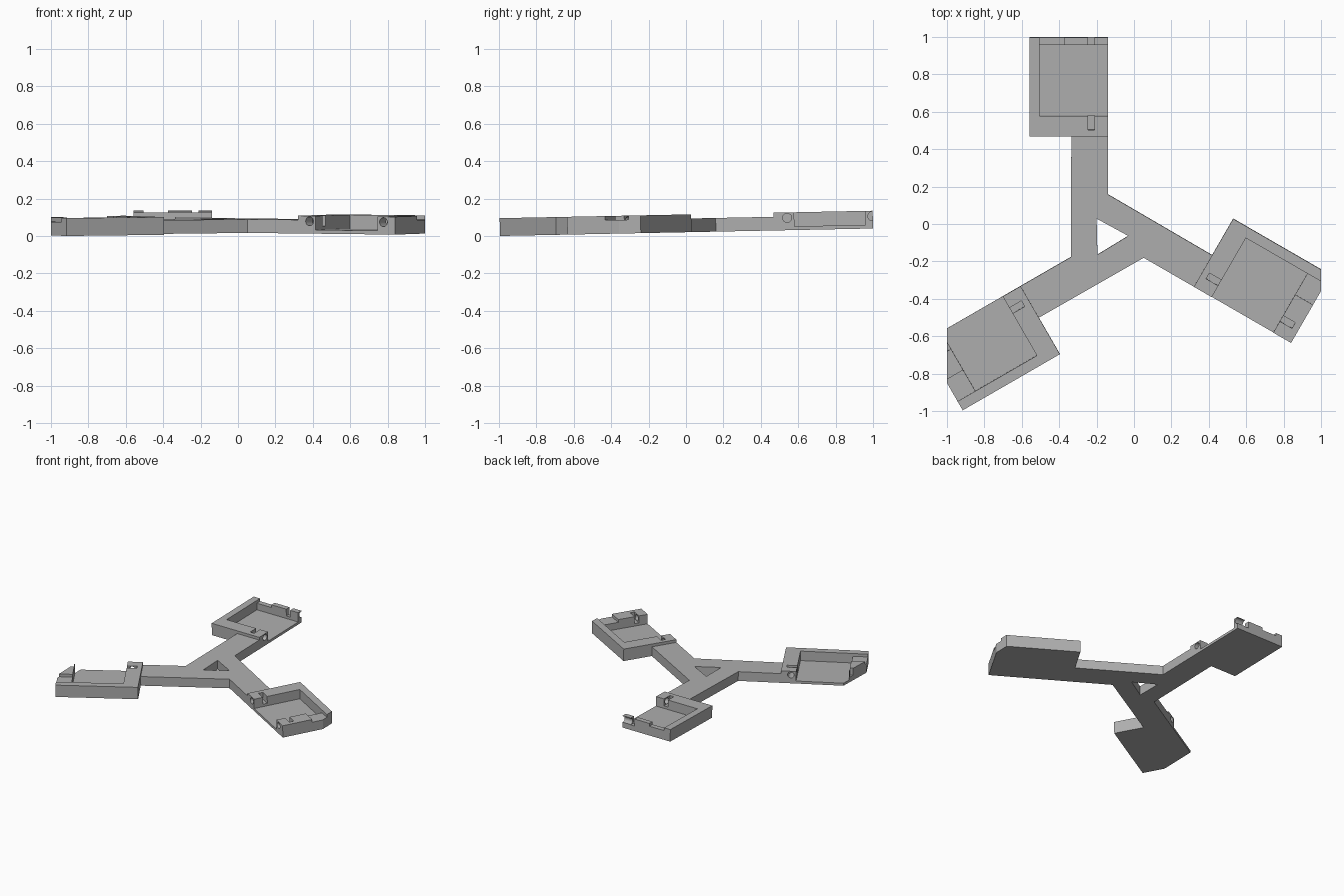
import bpy, bmesh, math
from mathutils import Matrix, Vector

cube = bpy.data.objects.get("Cube")
if cube:
    bpy.data.objects.remove(cube, do_unlink=True)

# Material
grey = bpy.data.materials.new("plain_grey")
grey.use_nodes = True
colour = (0.43, 0.43, 0.43, 1)
grey.diffuse_color = colour
grey.node_tree.nodes["Principled BSDF"].inputs["Base Color"].default_value = colour

# Main sizes, measured from the hub centre along an arm
CENTRE = Vector((-0.142, -0.065, 0))
EDGE = 0.002            # open side of arm and tray
ARM_LEFT = -0.193
TRAY_LEFT = -0.418
NEAR, FAR = 0.535, 1.135
POCKET_NEAR, POCKET_FAR = 0.645, 1.025
ARM_H, TRAY_H, FLOOR = 0.073, 0.095, 0.02
SLOT_L, SLOT_R = -0.103, -0.068


def make_object(name, bm):
    bmesh.ops.recalc_face_normals(bm, faces=bm.faces)
    mesh = bpy.data.meshes.new(name)
    bm.to_mesh(mesh)
    bm.free()
    obj = bpy.data.objects.new(name, mesh)
    bpy.context.collection.objects.link(obj)
    mesh.materials.append(grey)
    return obj


def prism(name, points, z0, z1):
    bm = bmesh.new()
    face = bm.faces.new([bm.verts.new((x, y, z0)) for x, y in points])
    ext = bmesh.ops.extrude_face_region(bm, geom=[face])
    top = [v for v in ext["geom"] if isinstance(v, bmesh.types.BMVert)]
    bmesh.ops.translate(bm, verts=top, vec=(0, 0, z1 - z0))
    return make_object(name, bm)


def box(name, x0, x1, y0, y1, z0, z1):
    return prism(name, [(x0, y0), (x1, y0), (x1, y1), (x0, y1)], z0, z1)


def pin_cutter(y):
    bm = bmesh.new()
    length = EDGE + 0.05 - SLOT_L
    place = Matrix.Translation((SLOT_L + length / 2, y, 0.066))
    bmesh.ops.create_cone(bm, cap_ends=True, segments=32, radius1=0.024,
                          radius2=0.024, depth=length,
                          matrix=place @ Matrix.Rotation(math.pi / 2, 4, 'Y'))
    return make_object("pin_cutter", bm)


def boolean(obj, cutter, operation='DIFFERENCE'):
    cutter.hide_render = True
    mod = obj.modifiers.new("cut", 'BOOLEAN')
    mod.operation, mod.solver, mod.object = operation, 'EXACT', cutter
    bpy.context.view_layer.objects.active = obj
    bpy.ops.object.modifier_apply(modifier=mod.name)
    bpy.data.objects.remove(cutter, do_unlink=True)


def turn(points, angle):
    rot = Matrix.Rotation(angle, 2)
    return [tuple(rot @ Vector(p)) for p in points]


def finish(obj):
    # The whole piece leans up slightly toward the back
    obj.data.transform(Matrix.Translation((0, 0, 0.02)) @ Matrix.Rotation(0.02, 4, 'X'))


# Three-armed frame with triangular hub opening
outline, opening = [], []
for i in range(3):
    angle = i * math.tau / 3
    outline += turn([(EDGE, 0.225), (EDGE, NEAR), (ARM_LEFT, NEAR)], angle)
    opening += turn([(-0.058, 0.095)], angle)
frame = prism("three_arm_frame", outline, 0, ARM_H)
boolean(frame, prism("hub_cutter", opening, -0.1, 0.2))
frame.data.transform(Matrix.Translation(CENTRE))
finish(frame)

# Trays, open on one side, with slotted and drilled end walls
for i, name in enumerate(("back_tray", "left_side_tray", "right_side_tray")):
    tray = box(name, TRAY_LEFT, EDGE, NEAR, FAR, 0, TRAY_H)
    boolean(tray, box("pocket_cutter", TRAY_LEFT + 0.055, 0.1,
                      POCKET_NEAR, POCKET_FAR, FLOOR, 0.2))
    boolean(tray, box("gap_cutter", TRAY_LEFT + 0.055, -0.233,
                      POCKET_FAR - 0.02, FAR + 0.1, TRAY_H - 0.022, 0.2))
    for y0, y1 in ((NEAR + 0.035, POCKET_NEAR + 0.01), (POCKET_FAR - 0.01, FAR - 0.035)):
        boolean(tray, box("slot_cutter", SLOT_L, SLOT_R, y0, y1, 0.04, 0.2))
    for y in (0.607, 1.063):
        boolean(tray, pin_cutter(y))
    tray.data.transform(Matrix.Translation(CENTRE) @ Matrix.Rotation(i * math.tau / 3, 4, 'Z'))
    # Trim the tray ends to the square outer limits
    boolean(tray, box("trim_cutter", -1, 1, -1.2, 1, -0.1, 0.3), 'INTERSECT')
    finish(tray)
